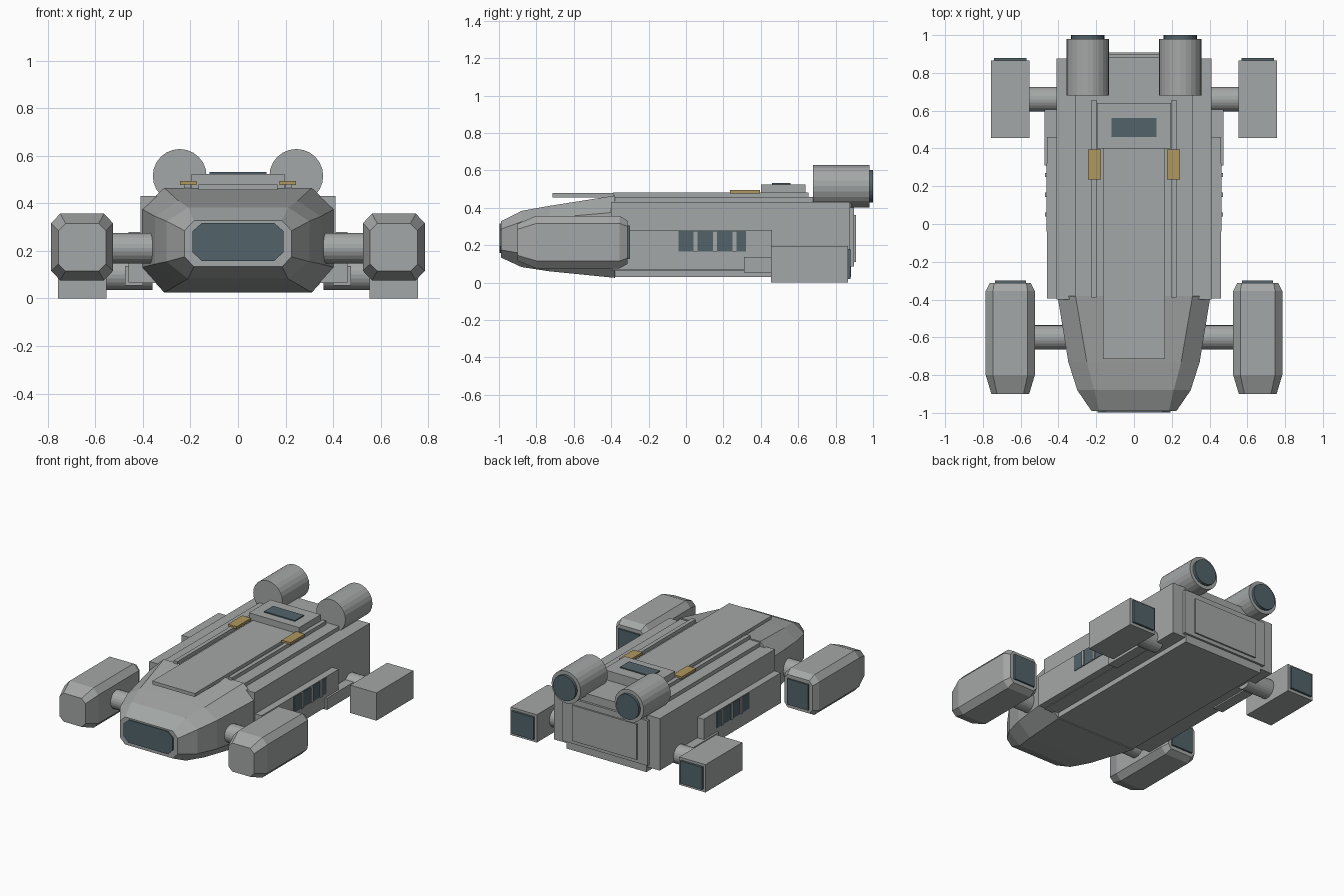
import bpy, bmesh, math
from mathutils import Matrix

if "Cube" in bpy.data.objects:
    bpy.data.objects.remove(bpy.data.objects["Cube"])


def material(name, rgb):
    m = bpy.data.materials.new(name)
    m.diffuse_color = (*rgb, 1)
    m.use_nodes = True
    m.node_tree.nodes["Principled BSDF"].inputs["Base Color"].default_value = m.diffuse_color
    return m


GREY = material("hull_grey", (0.37, 0.39, 0.385))
DARK = material("dark_glass", (0.085, 0.125, 0.145))
GOLD = material("gold", (0.43, 0.31, 0.115))


def finish(name, bm, mat):
    bmesh.ops.recalc_face_normals(bm, faces=bm.faces)
    me = bpy.data.meshes.new(name)
    bm.to_mesh(me)
    bm.free()
    me.materials.append(mat)
    ob = bpy.data.objects.new(name, me)
    bpy.context.collection.objects.link(ob)
    return ob


def box(name, x, y, z, mat=GREY):
    """Box from (min, max) ranges."""
    bm = bmesh.new()
    bmesh.ops.create_cube(bm, size=1)
    for v in bm.verts:
        for i, r in enumerate((x, y, z)):
            v.co[i] = r[0] if v.co[i] < 0 else r[1]
    return finish(name, bm, mat)


def cylinder(name, centre, r, length, axis, mat=GREY, n=24):
    bm = bmesh.new()
    bmesh.ops.create_cone(bm, cap_ends=True, segments=n, radius1=r, radius2=r, depth=length)
    rot = Matrix.Rotation(math.pi / 2, 4, axis)
    bm.transform(Matrix.Translation(centre) @ rot)
    return finish(name, bm, mat)


def loft(name, sections, mat=GREY, cx=0):
    """Octagonal sections: y, half width, inner half width, z low, z side low, z side high, z high."""
    bm = bmesh.new()
    rings = []
    for y, w, i, z0, z1, z2, z3 in sections:
        pts = [(i, z0), (w, z1), (w, z2), (i, z3), (-i, z3), (-w, z2), (-w, z1), (-i, z0)]
        rings.append([bm.verts.new((cx + px, y, pz)) for px, pz in pts])
    for a, b in zip(rings, rings[1:]):
        for k in range(8):
            j = (k + 1) % 8
            bm.faces.new((a[k], a[j], b[j], b[k]))
    bm.faces.new(rings[0])
    bm.faces.new(rings[-1])
    return finish(name, bm, mat)


# main hull and core
box("hull", (-0.41, 0.41), (-0.40, 0.876), (0.065, 0.43))
box("hull_core", (-0.31, 0.31), (-0.40, 0.882), (0.03, 0.457))

# faceted nose with cockpit window
loft("nose", [(-0.99, 0.225, 0.185, 0.134, 0.175, 0.285, 0.327),
              (-0.88, 0.300, 0.210, 0.083, 0.155, 0.325, 0.383),
              (-0.73, 0.348, 0.250, 0.060, 0.145, 0.345, 0.410),
              (-0.38, 0.405, 0.310, 0.025, 0.130, 0.376, 0.465)])
loft("cockpit_window", [(-0.998, 0.192, 0.152, 0.158, 0.195, 0.282, 0.317),
                        (-0.989, 0.192, 0.152, 0.158, 0.195, 0.282, 0.317)], DARK)

# roof slab, hatch and skylight
box("roof_slab", (-0.165, 0.165), (-0.715, 0.45), (0.455, 0.479))
box("roof_hatch", (-0.195, 0.195), (0.40, 0.64), (0.45, 0.524))
box("skylight", (-0.12, 0.12), (0.46, 0.56), (0.522, 0.531), DARK)

# rear door
box("rear_door_frame", (-0.33, 0.33), (0.87, 0.897), (0.085, 0.40))
box("rear_door", (-0.25, 0.25), (0.89, 0.908), (0.11, 0.36))

for s, side in ((1, "right"), (-1, "left")):
    def bx(name, x, y, z, mat=GREY):
        return box(f"{side}_{name}", sorted((s * x[0], s * x[1])), y, z, mat)

    # roof rail and gold block
    bx("roof_rail", (0.198, 0.226), (-0.39, 0.656), (0.45, 0.482))
    bx("gold_block", (0.175, 0.243), (0.235, 0.395), (0.477, 0.494), GOLD)

    # side panel with window strip, dividers and rear fairing
    bx("side_panel", (0.40, 0.46), (-0.395, 0.46), (0.068, 0.28))
    bx("side_window", (0.455, 0.464), (-0.04, 0.32), (0.165, 0.275), DARK)
    for k in range(3):
        y = 0.05 + 0.105 * k
        bx(f"window_divider_{k}", (0.455, 0.470), (y - 0.011, y + 0.011), (0.165, 0.275))
    bx("side_fairing", (0.40, 0.474), (0.31, 0.61), (0.055, 0.137))

    # upper engine
    cylinder(f"{side}_upper_engine", (s * 0.245, 0.83, 0.515), 0.113, 0.30, 'X')
    cylinder(f"{side}_upper_nozzle", (s * 0.245, 0.985, 0.515), 0.088, 0.03, 'X', DARK)

    # front pod
    loft(f"{side}_front_pod", [(-0.90, 0.100, 0.070, 0.115, 0.145, 0.285, 0.315),
                               (-0.80, 0.130, 0.092, 0.076, 0.116, 0.316, 0.357),
                               (-0.355, 0.130, 0.092, 0.076, 0.116, 0.316, 0.357),
                               (-0.312, 0.108, 0.085, 0.100, 0.130, 0.300, 0.330)], cx=s * 0.655)
    bx("front_pod_exhaust", (0.573, 0.737), (-0.32, -0.30), (0.125, 0.305), DARK)
    cylinder(f"{side}_front_strut", (s * 0.455, -0.60, 0.212), 0.064, 0.25, 'Y')

    # rear pod
    bx("rear_pod", (0.553, 0.757), (0.455, 0.865), (0.0, 0.195))
    bx("rear_pod_exhaust", (0.57, 0.74), (0.86, 0.88), (0.02, 0.178), DARK)
    cylinder(f"{side}_rear_strut", (s * 0.47, 0.66, 0.10), 0.065, 0.22, 'Y')
